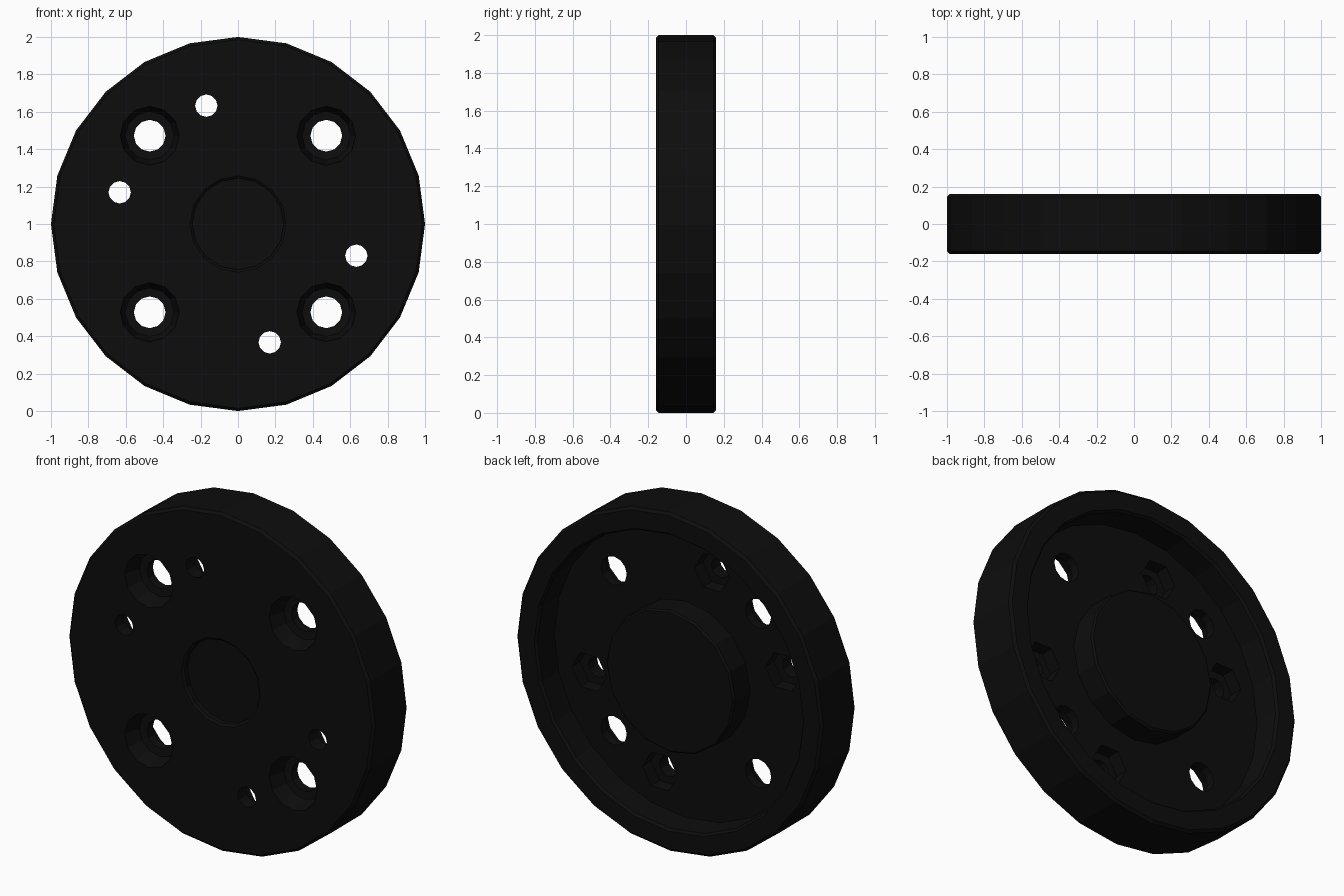
import bpy, bmesh
from math import cos, sin, pi, radians

if "Cube" in bpy.data.objects:
    bpy.data.objects.remove(bpy.data.objects["Cube"])


def lathe(bm, profile, n, cx=0, cz=1, turn=0):
    """Closed solid turned about the y axis from (radius, y) points."""
    rings = []
    for r, y in profile:
        rings.append([bm.verts.new((cx + r * cos(turn + 2 * pi * i / n), y,
                                    cz + r * sin(turn + 2 * pi * i / n)))
                      for i in range(n)])
    for a, b in zip(rings, rings[1:]):
        for i in range(n):
            j = (i + 1) % n
            bm.faces.new((a[i], a[j], b[j], b[i]))
    bm.faces.new(rings[0])
    bm.faces.new(rings[-1])


def finish(bm, name):
    bmesh.ops.recalc_face_normals(bm, faces=bm.faces)
    mesh = bpy.data.meshes.new(name)
    bm.to_mesh(mesh)
    bm.free()
    ob = bpy.data.objects.new(name, mesh)
    bpy.context.collection.objects.link(ob)
    return ob


def solid(name, profile, n, spots=((0, 1),), turn=0):
    bm = bmesh.new()
    for cx, cz in spots:
        lathe(bm, profile, n, cx, cz, turn)
    return finish(bm, name)


def combine(target, tool, operation):
    mod = target.modifiers.new(tool.name, 'BOOLEAN')
    mod.operation = operation
    mod.solver = 'EXACT'
    mod.object = tool
    tool.hide_render = True
    bpy.context.view_layer.objects.active = target
    bpy.ops.object.modifier_apply(modifier=mod.name)
    bpy.data.objects.remove(tool)


# Dished disc: flat front, raised rim at the back
disc = solid("wheel_disc", [(0.985, -0.16), (1, -0.145), (1, 0.145), (0.985, 0.16),
                            (0.88, 0.16), (0.868, 0.145), (0.86, 0.0)], 24)

# Central hub standing up from the back floor
combine(disc, solid("hub", [(0.42, -0.03), (0.42, 0.14), (0.41, 0.15)], 16), 'UNION')

# Shallow round recess in the front centre
combine(disc, solid("front_recess", [(0.265, -0.17), (0.258, -0.16), (0.245, -0.15),
                                     (0.245, -0.12)], 16), 'DIFFERENCE')

# Four countersunk bolt holes
bolts = [(sx * 0.472, 1 + sz * 0.472) for sx in (-1, 1) for sz in (-1, 1)]
combine(disc, solid("bolt_holes", [(0.16, -0.2), (0.157, -0.15), (0.13, -0.06), (0.085, -0.055),
                                   (0.085, 0.05)], 12, bolts), 'DIFFERENCE')

# Four small pin holes with hexagonal pockets at the back
pins = [(0.655 * cos(radians(a)), 1 + 0.655 * sin(radians(a))) for a in (105, 165, 285, 345)]
combine(disc, solid("pin_holes", [(0.06, -0.2), (0.06, 0.05)], 12, pins), 'DIFFERENCE')
combine(disc, solid("hex_pockets", [(0.115, -0.08), (0.115, 0.05)], 6, pins), 'DIFFERENCE')

# Black finish
black = bpy.data.materials.new("black")
black.diffuse_color = (0.004, 0.004, 0.004, 1)
black.use_nodes = True
black.node_tree.nodes["Principled BSDF"].inputs["Base Color"].default_value = black.diffuse_color
disc.data.materials.clear()
disc.data.materials.append(black)
for p in disc.data.polygons:
    p.material_index = 0
    p.use_smooth = False
